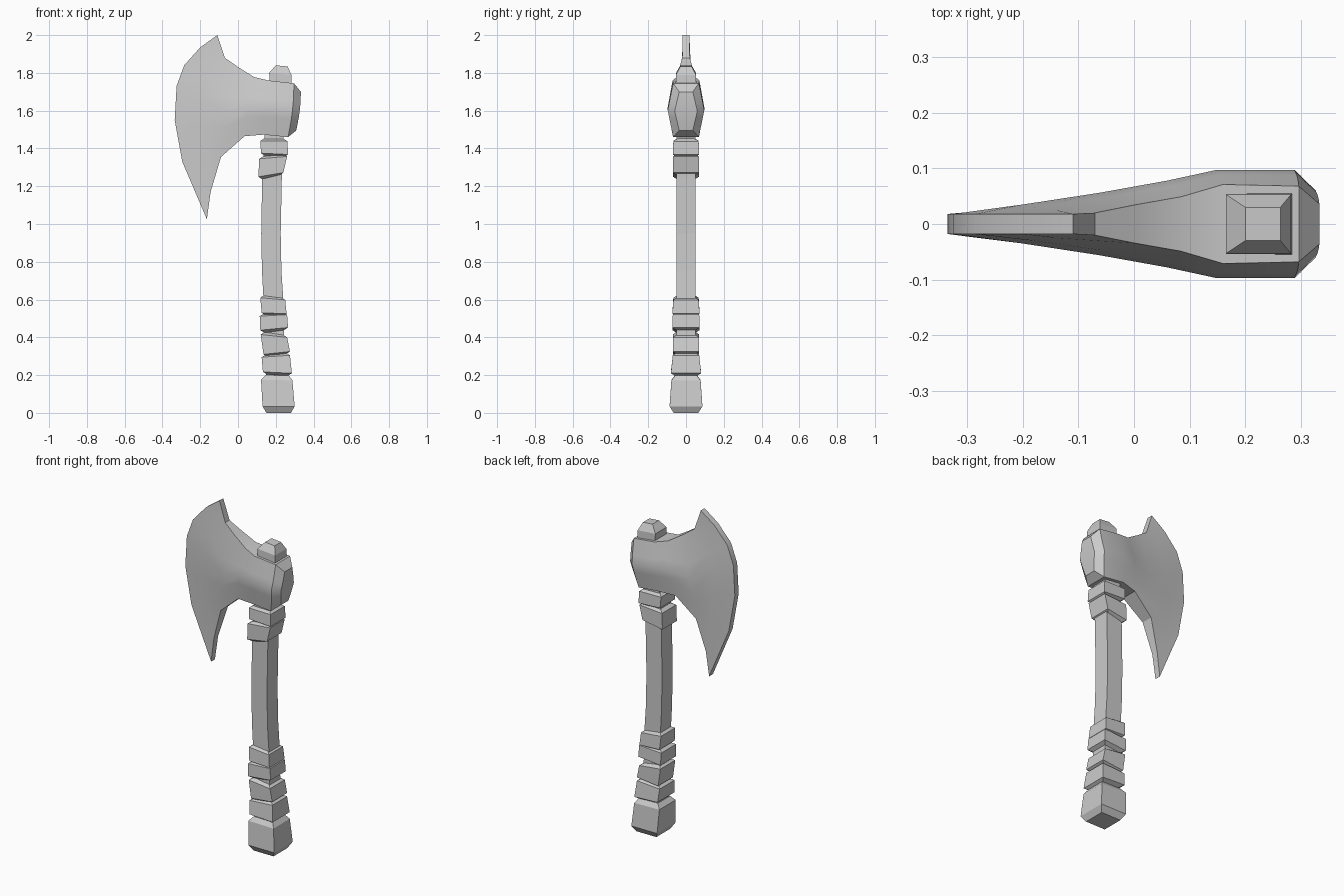
import bpy, bmesh, math

if "Cube" in bpy.data.objects:
    bpy.data.objects.remove(bpy.data.objects["Cube"])

grey = bpy.data.materials.new("plain grey")
grey.use_nodes = True
grey.diffuse_color = (0.6, 0.6, 0.6, 1)
grey.node_tree.nodes["Principled BSDF"].inputs["Base Color"].default_value = (0.6, 0.6, 0.6, 1)


def skin(name, rings, strip_caps=False, smooth=False):
    """Bridge equal-length point loops into a closed solid."""
    bm = bmesh.new()
    loops = [[bm.verts.new(p) for p in ring] for ring in rings]
    n = len(loops[0])
    for a, b in zip(loops, loops[1:]):
        for i in range(n):
            j = (i + 1) % n
            bm.faces.new((a[i], a[j], b[j], b[i]))
    for loop in (loops[0], loops[-1]):
        if strip_caps:
            for i in range(n // 2 - 1):
                bm.faces.new((loop[i], loop[i + 1], loop[n - 2 - i], loop[n - 1 - i]))
        else:
            bm.faces.new(loop)
    bmesh.ops.recalc_face_normals(bm, faces=bm.faces)
    mesh = bpy.data.meshes.new(name)
    bm.to_mesh(mesh)
    bm.free()
    mesh.materials.append(grey)
    obj = bpy.data.objects.new(name, mesh)
    bpy.context.collection.objects.link(obj)
    if smooth:
        bpy.ops.object.select_all(action="DESELECT")
        obj.select_set(True)
        bpy.context.view_layer.objects.active = obj
        bpy.ops.object.shade_smooth_by_angle(angle=math.radians(30))
    return obj


def block(xl, zl, xr, zr, hy):
    """Four-sided ring, tilted between its left and right ends."""
    return [(xl, -hy, zl), (xr, -hy, zr), (xr, hy, zr), (xl, hy, zl)]


def wrap(name, low, high, inset=0.022, rise=0.014):
    """Leather band with chamfered ends."""
    def end(r, dz):
        xl, zl, xr, zr, hy = r
        return block(xl + inset, zl + dz, xr - inset, zr + dz, hy - inset)
    skin(name, [end(low, -rise), block(*low), block(*high), end(high, rise)])


# Shaft with a gentle bend
skin("shaft", [block(l, z, r, z, 0.05) for z, l, r in (
    (0.15, 0.15, 0.25), (0.6, 0.135, 0.24), (0.75, 0.127, 0.23),
    (0.95, 0.123, 0.226), (1.25, 0.128, 0.232), (1.55, 0.145, 0.245))])

# Pommel
skin("pommel", [block(0.15, 0, 0.28, 0, 0.065), block(0.13, 0.035, 0.3, 0.035, 0.087),
                block(0.122, 0.175, 0.288, 0.172, 0.077), block(0.145, 0.2, 0.27, 0.198, 0.058)])

# Grip and collar bands
bands = {
    "grip_band_1": ((0.132, 0.217, 0.285, 0.21, 0.08), (0.125, 0.295, 0.275, 0.305, 0.07)),
    "grip_band_2": ((0.135, 0.31, 0.275, 0.325, 0.07), (0.12, 0.415, 0.26, 0.4, 0.07)),
    "grip_band_3": ((0.118, 0.438, 0.265, 0.452, 0.072), (0.115, 0.512, 0.26, 0.52, 0.07)),
    "grip_band_4": ((0.125, 0.53, 0.257, 0.525, 0.072), (0.118, 0.61, 0.25, 0.598, 0.067)),
    "collar_band_1": ((0.108, 1.25, 0.24, 1.272, 0.068), (0.112, 1.345, 0.26, 1.358, 0.068)),
    "collar_band_2": ((0.122, 1.375, 0.265, 1.368, 0.07), (0.118, 1.44, 0.262, 1.438, 0.067)),
}
for name, (low, high) in bands.items():
    wrap(name, low, high)

# Shaft end poking out of the head
skin("shaft_tip", [block(0.17, 1.7, 0.285, 1.7, 0.056), block(0.165, 1.8, 0.282, 1.79, 0.053),
                   block(0.2, 1.84, 0.263, 1.834, 0.03)])


# Axe head: ribs from the poll to the cutting edge
def rib(points, rim, mid):
    n = len(points)
    t = [rim + (mid - rim) * (1 - abs(2 * i / (n - 1) - 1)) for i in range(n)]
    front = [(x, -h, z) for (x, z), h in zip(points, t)]
    back = [(x, h, z) for (x, z), h in zip(points, t)]
    return front + back[::-1]


def line(top, bottom, bulge=0):
    out = []
    for i in range(7):
        u = i / 6
        out.append((top[0] + (bottom[0] - top[0]) * u - bulge * math.sin(math.pi * u),
                    top[1] + (bottom[1] - top[1]) * u))
    return out


shoulder = [(-0.07, 1.88), (-0.14, 1.84), (-0.18, 1.77), (-0.2, 1.68),
            (-0.2, 1.53), (-0.18, 1.36), (-0.145, 1.17)]
edge = [(-0.11, 2), (-0.2, 1.935), (-0.285, 1.84), (-0.325, 1.73),
        (-0.335, 1.55), (-0.295, 1.33), (-0.165, 1.025)]
skin("axe_head", [
    rib(line((0.333, 1.7), (0.308, 1.495), -0.006), 0.036, 0.06),
    rib(line((0.296, 1.745), (0.265, 1.46), -0.008), 0.068, 0.097),
    rib(line((0.16, 1.76), (0.135, 1.473)), 0.071, 0.097),
    rib(line((0.085, 1.778), (0.035, 1.465)), 0.049, 0.078),
    rib(line((0.005, 1.828), (-0.09, 1.355), 0.02), 0.035, 0.056),
    rib(shoulder, 0.02, 0.035),
    rib(edge, 0.018, 0.018),
], strip_caps=True, smooth=True)
